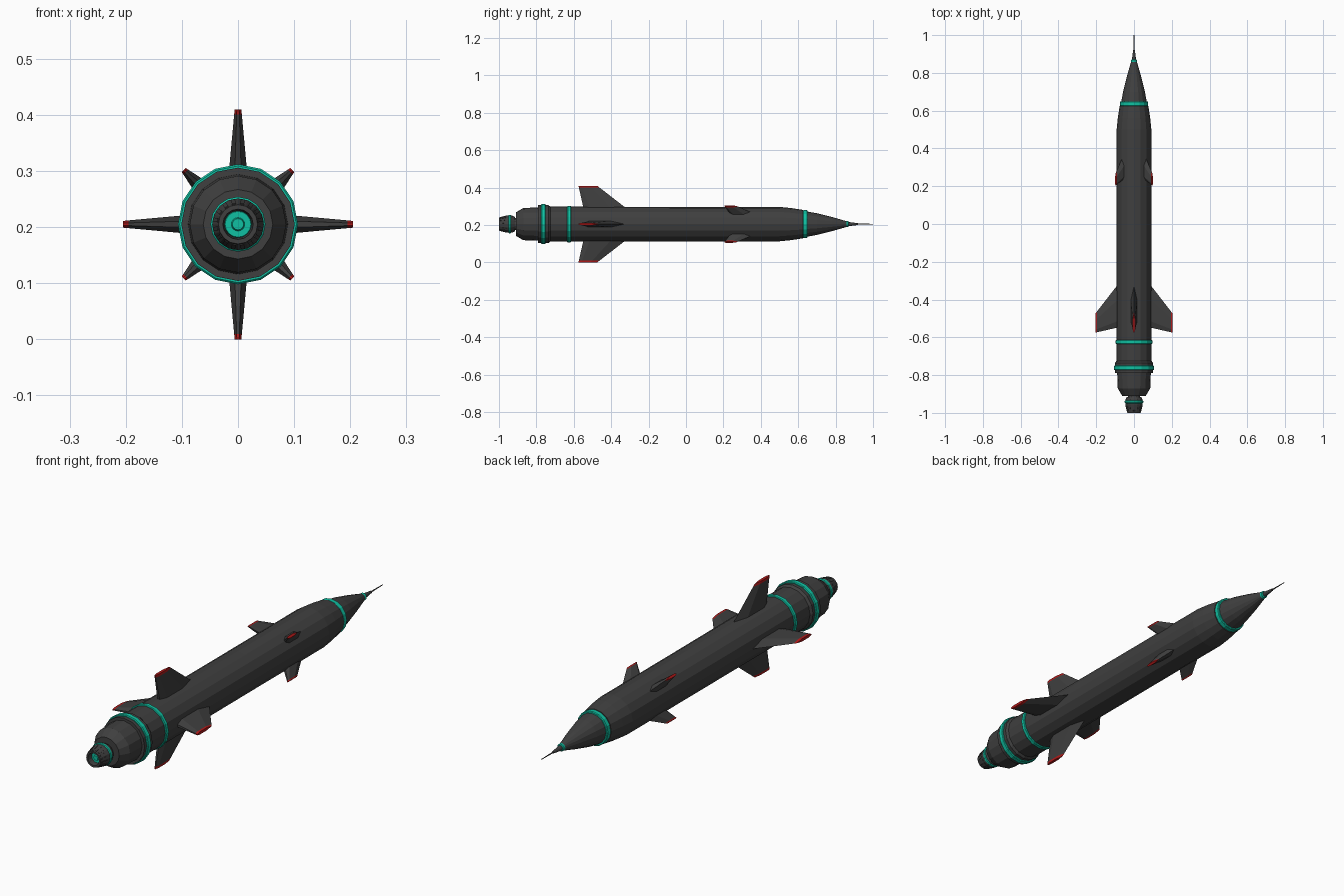
import bpy, bmesh, math
from mathutils import Matrix, Vector

if "Cube" in bpy.data.objects:
    bpy.data.objects.remove(bpy.data.objects["Cube"])

ZC = 0.205
SIDES = 16


def material(name, rgb):
    m = bpy.data.materials.new(name)
    m.diffuse_color = (*rgb, 1)
    m.use_nodes = True
    m.node_tree.nodes["Principled BSDF"].inputs["Base Color"].default_value = m.diffuse_color
    return m


DARK = material("dark_grey", (0.05, 0.05, 0.05))
TEAL = material("teal", (0.005, 0.53, 0.36))
RED = material("red", (0.45, 0.01, 0.01))


def finish(name, bm, mat):
    bmesh.ops.recalc_face_normals(bm, faces=bm.faces)
    mesh = bpy.data.meshes.new(name)
    bm.to_mesh(mesh)
    bm.free()
    mesh.materials.append(mat)
    obj = bpy.data.objects.new(name, mesh)
    obj.location.z = ZC
    bpy.context.collection.objects.link(obj)
    return obj


def lathe(name, profile, mat=DARK, sides=SIDES):
    """Spin (y, radius) points around the long axis; radius 0 closes an end."""
    bm = bmesh.new()
    rings = []
    for y, r in profile:
        if r == 0:
            rings.append([bm.verts.new((0, y, 0))] * sides)
        else:
            rings.append([bm.verts.new((r * math.sin(a), y, r * math.cos(a)))
                          for a in (2 * math.pi * i / sides for i in range(sides))])
    for a, b in zip(rings, rings[1:]):
        for i in range(sides):
            j = (i + 1) % sides
            bm.faces.new(list(dict.fromkeys((a[i], a[j], b[j], b[i]))))
    return finish(name, bm, mat)


def band(name, y, width, r, inner):
    h, c = width / 2, 0.003
    lathe(name, [(y - h, inner), (y - h, r - c), (y - h + c, r),
                 (y + h - c, r), (y + h, r - c), (y + h, inner)], TEAL)


def fin(name, root, tip, split, angle):
    """root/tip = (radius, trailing y, leading y, half thickness)."""
    def station(f):
        r, tr, le, t = (a + (b - a) * f for a, b in zip(root, tip))
        c = le - tr
        half = [(le - 0.35 * c, t), (tr + 0.15 * c, t), (tr, 0.35 * t)]
        return ([(0, le, r)] + [(t, y, r) for y, t in half]
                + [(-t, y, r) for y, t in reversed(half)])

    spin = Matrix.Rotation(angle, 4, 'Y')
    for part, lo, hi, mat in (("", 0, split, DARK), ("_tip", split, 1, RED)):
        bm = bmesh.new()
        a, b = ([bm.verts.new(spin @ Vector(p)) for p in station(f)] for f in (lo, hi))
        bm.faces.new(a)
        bm.faces.new(b)
        for i in range(len(a)):
            j = (i + 1) % len(a)
            bm.faces.new((a[i], a[j], b[j], b[i]))
        finish(name + part, bm, mat)


# Main body and rear section
lathe("body", [(-0.73, 0), (-0.73, 0.093), (0.0, 0.092), (0.50, 0.092),
               (0.56, 0.086), (0.625, 0.076), (0.625, 0)])
lathe("rear_collar", [(-0.79, 0.085), (-0.79, 0.101), (-0.735, 0.101),
                      (-0.725, 0.093)])
lathe("rear_cone", [(-0.91, 0), (-0.91, 0.062), (-0.87, 0.086),
                    (-0.79, 0.089), (-0.79, 0)])

# Nose cone, tip and probe
lathe("nose_cone", [(0.625, 0), (0.625, 0.071), (0.70, 0.058), (0.78, 0.038),
                    (0.86, 0.015), (0.86, 0)])
lathe("nose_tip", [(0.86, 0), (0.86, 0.012), (0.92, 0.005), (0.92, 0)])
lathe("nose_probe", [(0.92, 0), (0.92, 0.003), (1.0, 0.0015), (1.0, 0)], sides=8)

# Nozzle with recessed mouth
lathe("nozzle_neck", [(-0.925, 0.032), (-0.905, 0.032)])
lathe("nozzle", [(-0.975, 0), (-0.975, 0.024), (-1.0, 0.027), (-1.0, 0.035),
                 (-0.955, 0.046), (-0.93, 0.046), (-0.915, 0.038), (-0.915, 0)])
lathe("nozzle_core", [(-0.985, 0), (-0.985, 0.010), (-0.978, 0.012),
                      (-0.978, 0.023), (-0.975, 0.024)], TEAL)

# Ribs around the nozzle
bm = bmesh.new()
for k in range(SIDES):
    m = (Matrix.Rotation(2 * math.pi * (k + 0.5) / SIDES, 4, 'Y')
         @ Matrix.Translation((0, -0.977, 0.0395))
         @ Matrix.Rotation(math.atan2(0.011, 0.045), 4, 'X')
         @ Matrix.Diagonal((0.007, 0.034, 0.004, 1)))
    bmesh.ops.create_cube(bm, size=1, matrix=m)
finish("nozzle_ribs", bm, DARK)

# Teal bands: y, width, outer radius, inner radius
for name, *dims in (("nozzle_band", -0.942, 0.014, 0.049, 0.044),
                    ("collar_band", -0.762, 0.024, 0.107, 0.099),
                    ("rear_band", -0.625, 0.020, 0.098, 0.090),
                    ("nose_band", 0.637, 0.024, 0.075, 0.066),
                    ("tip_band", 0.862, 0.016, 0.016, 0.010)):
    band(name, *dims)

# Large tail fins and small diagonal forward fins
for k in range(4):
    fin(f"tail_fin_{k + 1}", (0.085, -0.548, -0.32, 0.017),
        (0.205, -0.575, -0.475, 0.006), 0.92, k * math.pi / 2)
    fin(f"forward_fin_{k + 1}", (0.085, 0.235, 0.355, 0.016),
        (0.137, 0.205, 0.27, 0.005), 0.90, (k + 0.5) * math.pi / 2)
